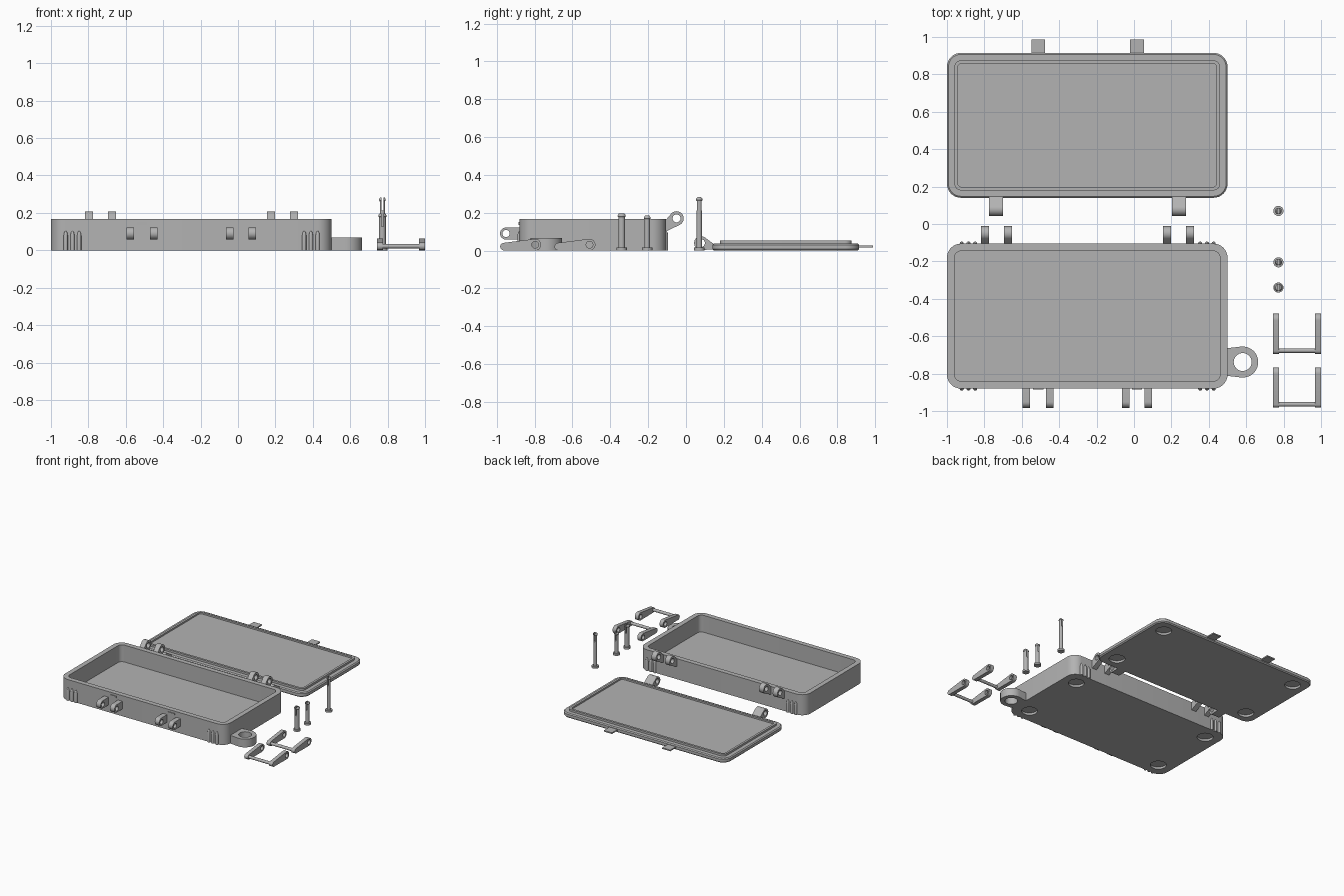
import bpy, bmesh
from math import sin, cos, pi
from mathutils import Vector
from mathutils.geometry import convex_hull_2d

old = bpy.data.objects.get("Cube")
if old:
    bpy.data.objects.remove(old, do_unlink=True)

grey = bpy.data.materials.new("plain grey")
grey.use_nodes = True
grey.diffuse_color = (0.45, 0.45, 0.45, 1)
grey.node_tree.nodes["Principled BSDF"].inputs["Base Color"].default_value = grey.diffuse_color
parts = []


def add_object(name, mesh):
    mesh.materials.clear()
    mesh.materials.append(grey)
    ob = bpy.data.objects.new(name, mesh)
    bpy.context.collection.objects.link(ob)
    parts.append(ob)
    return ob


def circle(cx, cy, r, n=32):
    return [(cx + r * cos(2 * pi * i / n), cy + r * sin(2 * pi * i / n)) for i in range(n)]


def rounded_rect(x0, x1, y0, y1, r, n=8):
    pts = []
    corners = [(x1 - r, y1 - r), (x0 + r, y1 - r), (x0 + r, y0 + r), (x1 - r, y0 + r)]
    for k, (cx, cy) in enumerate(corners):
        for i in range(n + 1):
            a = pi / 2 * (k + i / n)
            pts.append((cx + r * cos(a), cy + r * sin(a)))
    return pts


def hull(pts):
    return [pts[i] for i in convex_hull_2d([Vector(p) for p in pts])]


def loft(name, rings):
    """Skin a stack of (outline, z) rings and cap both ends."""
    bm = bmesh.new()
    loops = [[bm.verts.new((x, y, z)) for x, y in pts] for pts, z in rings]
    n = len(loops[0])
    for a, b in zip(loops, loops[1:]):
        for i in range(n):
            j = (i + 1) % n
            bm.faces.new((a[i], a[j], b[j], b[i]))
    bm.faces.new(loops[0][::-1])
    bm.faces.new(loops[-1])
    bmesh.ops.recalc_face_normals(bm, faces=bm.faces)
    mesh = bpy.data.meshes.new(name)
    bm.to_mesh(mesh)
    bm.free()
    return add_object(name, mesh)


def turned(name, x, y, profile, n=24):
    return loft(name, [(circle(x, y, r, n), z) for r, z in profile])


def extruded(name, outlines, lo, hi, along="z"):
    """Extrude an outline with holes along z, or a y-z outline along x."""
    cu = bpy.data.curves.new(name, "CURVE")
    cu.dimensions, cu.fill_mode, cu.extrude = "2D", "BOTH", (hi - lo) / 2
    for pts in outlines:
        sp = cu.splines.new("POLY")
        sp.points.add(len(pts) - 1)
        for p, (u, v) in zip(sp.points, pts):
            p.co = (u, v, 0, 1)
        sp.use_cyclic_u = True
    tmp = bpy.data.objects.new(name, cu)
    bpy.context.collection.objects.link(tmp)
    dg = bpy.context.evaluated_depsgraph_get()
    mesh = bpy.data.meshes.new_from_object(tmp.evaluated_get(dg))
    bpy.data.objects.remove(tmp, do_unlink=True)
    for v in mesh.vertices:
        u, w, d = v.co.x, v.co.y, v.co.z + (lo + hi) / 2
        v.co = (d, u, w) if along == "x" else (u, w, d)
    bm = bmesh.new()
    bm.from_mesh(mesh)
    bmesh.ops.remove_doubles(bm, verts=bm.verts, dist=0.0001)
    bmesh.ops.recalc_face_normals(bm, faces=bm.faces)
    bm.to_mesh(mesh)
    bm.free()
    mesh.name = name
    return add_object(name, mesh)


def box(name, x0, x1, y0, y1, z0, z1):
    rect = [(x0, y0), (x1, y0), (x1, y1), (x0, y1)]
    return loft(name, [(rect, z0), (rect, z1)])


def cut(ob, cutter):
    mod = ob.modifiers.new("cut", "BOOLEAN")
    mod.operation, mod.solver, mod.object = "DIFFERENCE", "EXACT", cutter
    dg = bpy.context.evaluated_depsgraph_get()
    mesh = bpy.data.meshes.new_from_object(ob.evaluated_get(dg))
    ob.modifiers.clear()
    ob.data = mesh
    parts.remove(cutter)
    bpy.data.objects.remove(cutter, do_unlink=True)


def shell(name, y0, y1, steps, recess):
    """Rounded tray or lid from (inset, z) steps, with four round recesses below."""
    x0, x1 = -1.0, 0.5
    ob = loft(name, [(rounded_rect(x0 + d, x1 - d, y0 + d, y1 - d, max(0.075 - d, 0.02)), z)
                     for d, z in steps])
    for x in (x0 + 0.12, x1 - 0.12):
        for y in (y0 + 0.115, y1 - 0.115):
            cut(ob, turned("recess_cutter", x, y, [(0.06, -0.02), (0.06, recess)], 32))
    return ob


def knuckle(name, x, width, centre, r, hole, root):
    """Pierced hinge eye, tapering to its root points."""
    outline = hull(circle(*centre, r) + root)
    return extruded(name, [outline, circle(*centre, hole)], x - width / 2, x + width / 2, "x")


# Tray and lid
shell("tray", -0.88, -0.105, [(0, 0), (0, 0.168), (0.04, 0.168), (0.04, 0.03)], 0.018)
shell("lid", 0.14, 0.915,
      [(0.008, 0), (0, 0.008), (0, 0.03), (0.008, 0.037), (0.04, 0.037),
       (0.04, 0.053), (0.058, 0.053), (0.058, 0.04)], 0.018)

# Tray hinge eyes at the back, latch eyes at the front
for x in (-0.797, -0.673, 0.177, 0.30):
    knuckle("tray_hinge_eye", x, 0.042, (-0.05, 0.17), 0.038, 0.021,
            [(-0.108, 0.10), (-0.108, 0.16)])
for x in (-0.575, -0.45, -0.045, 0.077):
    knuckle("latch_eye", x, 0.04, (-0.951, 0.09), 0.032, 0.019,
            [(-0.875, 0.06), (-0.875, 0.122)])

# Lid hinge eyes, closing tabs and tray catches
for x in (-0.737, 0.24):
    knuckle("lid_hinge_eye", x, 0.075, (0.079, 0.04), 0.036, 0.021,
            [(0.148, 0.005), (0.148, 0.034)])
for x in (-0.512, 0.016):
    box("lid_tab", x - 0.037, x + 0.037, 0.905, 0.987, 0.016, 0.026)
    box("tray_catch", x - 0.028, x + 0.028, -0.886, -0.875, 0.135, 0.15)

# Grip ribs near the corners, front and back
for y in (-0.88, -0.105):
    for middle in (-0.885, 0.39):
        for k in (-1, 0, 1):
            turned("grip_rib", middle + 0.036 * k, y,
                   [(0.011, 0), (0.011, 0.08), (0.008, 0.095), (0.002, 0.104)], 16)

# Carry loop on the left side
loop = hull(circle(0.581, -0.738, 0.083, 48) + [(0.49, -0.665), (0.49, -0.811)])
extruded("carry_loop", [loop, circle(0.581, -0.738, 0.048)], 0, 0.067)

# Split pins with a flat head and a barbed tip
for y, h, r in ((0.07, 0.283, 0.014), (-0.205, 0.185, 0.015), (-0.34, 0.197, 0.018)):
    pin = turned("split_pin", 0.772, y,
                 [(0.027, 0), (0.027, 0.015), (r, 0.015), (r, h - 0.022),
                  (r + 0.004, h - 0.016), (r + 0.003, h - 0.008), (r - 0.003, h)])
    cut(pin, box("slit_cutter", 0.766, 0.778, y - 0.05, y + 0.05, h - 0.07, h + 0.02))

# Two U-shaped latches
for end in (-0.695, -0.982):
    tip = circle(end + 0.02, 0.021, 0.02)
    eye = (end + 0.185, 0.031)
    for x in (0.76, 0.984):
        knuckle("latch_arm", x, 0.032, eye, 0.031, 0.018, tip)
    extruded("latch_bar", [circle(end + 0.018, 0.022, 0.012, 20)], 0.77, 0.975, "x")

# Smooth round walls, keeping edges sharp
bpy.ops.object.select_all(action="DESELECT")
for ob in parts:
    ob.select_set(True)
bpy.context.view_layer.objects.active = parts[0]
bpy.ops.object.shade_smooth_by_angle(angle=pi / 6)
